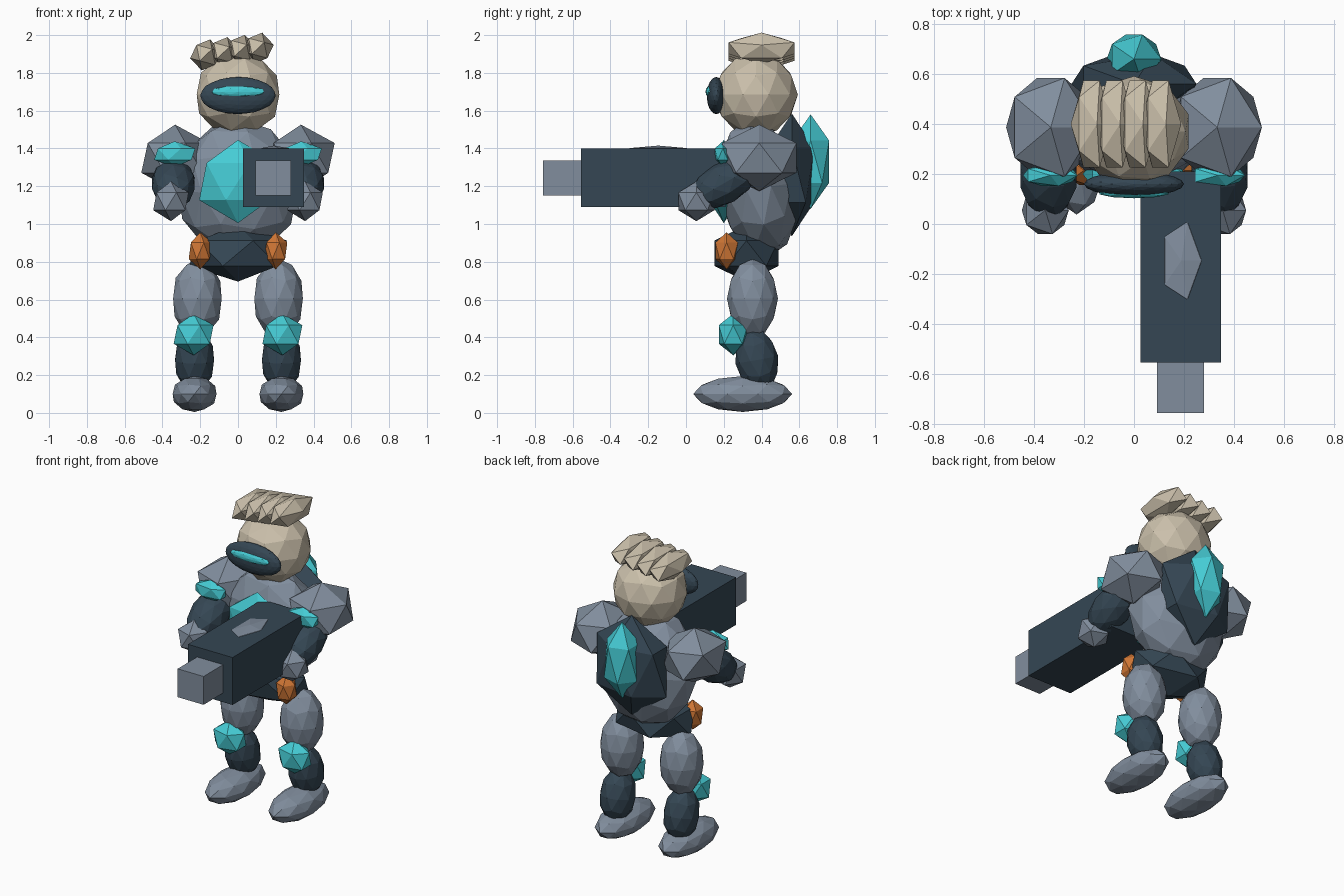
import bpy
from math import radians

if "Cube" in bpy.data.objects:
    bpy.data.objects.remove(bpy.data.objects["Cube"])


def material(name, rgb):
    m = bpy.data.materials.new(name)
    m.diffuse_color = (*rgb, 1)
    m.use_nodes = True
    m.node_tree.nodes["Principled BSDF"].inputs["Base Color"].default_value = m.diffuse_color
    return m


GREY = material("steel grey", (0.22, 0.27, 0.34))
DARK = material("dark slate", (0.035, 0.062, 0.088))
CYAN = material("bright cyan", (0.06, 0.60, 0.66))
TAN = material("pale tan", (0.60, 0.53, 0.41))
ORANGE = material("orange", (0.62, 0.18, 0.035))


def finish(name, mat, size, rot):
    ob = bpy.context.object
    ob.name = name
    ob.scale = size
    ob.rotation_euler = [radians(a) for a in rot]
    ob.data.materials.append(mat)
    return ob


def rock(name, mat, loc, size, detail=1, rot=(0, 0, 0)):
    """Faceted ellipsoid; size holds the three radii."""
    bpy.ops.mesh.primitive_ico_sphere_add(subdivisions=detail, radius=1, location=loc)
    return finish(name, mat, size, rot)


def box(name, mat, low, high):
    centre = [(a + b) / 2 for a, b in zip(low, high)]
    bpy.ops.mesh.primitive_cube_add(size=1, location=centre)
    return finish(name, mat, [b - a for a, b in zip(low, high)], (0, 0, 0))


# Torso, belt and armour plates
rock("torso", GREY, (0, 0.385, 1.19), (0.33, 0.215, 0.37), 2, (8, 0, 0))
rock("waist", DARK, (0, 0.32, 0.845), (0.29, 0.20, 0.15))
rock("chest_plate", CYAN, (0, 0.20, 1.225), (0.23, 0.095, 0.22))
rock("backpack", DARK, (0, 0.56, 1.26), (0.28, 0.14, 0.325))
rock("backpack_fin", CYAN, (0, 0.66, 1.33), (0.122, 0.115, 0.25))

# Head with visor
rock("head", TAN, (0, 0.37, 1.685), (0.23, 0.222, 0.222), 2)
rock("visor", DARK, (0, 0.16, 1.68), (0.20, 0.05, 0.098), 3)
rock("visor_glow", CYAN, (0, 0.125, 1.70), (0.145, 0.022, 0.032), 2)

# Row of hair tufts climbing to one side
for i in range(4):
    rock(f"hair_tuft_{i + 1}", TAN, (-0.17 + 0.092 * i, 0.40, 1.895 + 0.012 * i),
         (0.085, 0.205, 0.085), 1, (0, 15, 0))

# Arms and legs on both sides
for side, s in (("left", -1), ("right", 1)):
    rock(f"{side}_shoulder", GREY, (0.333 * s, 0.387, 1.35), (0.20, 0.232, 0.176))
    rock(f"{side}_forearm", DARK, (0.342 * s, 0.20, 1.215), (0.118, 0.20, 0.11), 2, (30, 0, 0))
    rock(f"{side}_elbow_guard", CYAN, (0.335 * s, 0.195, 1.37), (0.122, 0.05, 0.068))
    rock(f"{side}_hand", GREY, (0.355 * s, 0.055, 1.12), (0.105, 0.112, 0.105))
    rock(f"{side}_pouch", ORANGE, (0.20 * s, 0.215, 0.858), (0.068, 0.07, 0.098))
    rock(f"{side}_thigh", GREY, (0.215 * s, 0.352, 0.605), (0.135, 0.135, 0.21), 2)
    rock(f"{side}_knee_guard", CYAN, (0.235 * s, 0.25, 0.415), (0.118, 0.09, 0.11))
    rock(f"{side}_shin", DARK, (0.23 * s, 0.375, 0.28), (0.108, 0.115, 0.17), 2, (10, 0, 0))
    rock(f"{side}_foot", GREY, (0.23 * s, 0.30, 0.10), (0.122, 0.262, 0.095), 2)

# Heavy cannon
box("cannon_body", DARK, (0.026, -0.555, 1.09), (0.349, 0.21, 1.40))
box("cannon_muzzle", GREY, (0.093, -0.757, 1.15), (0.281, -0.50, 1.335))
rock("cannon_sight", GREY, (0.189, -0.147, 1.391), (0.09, 0.18, 0.024))
